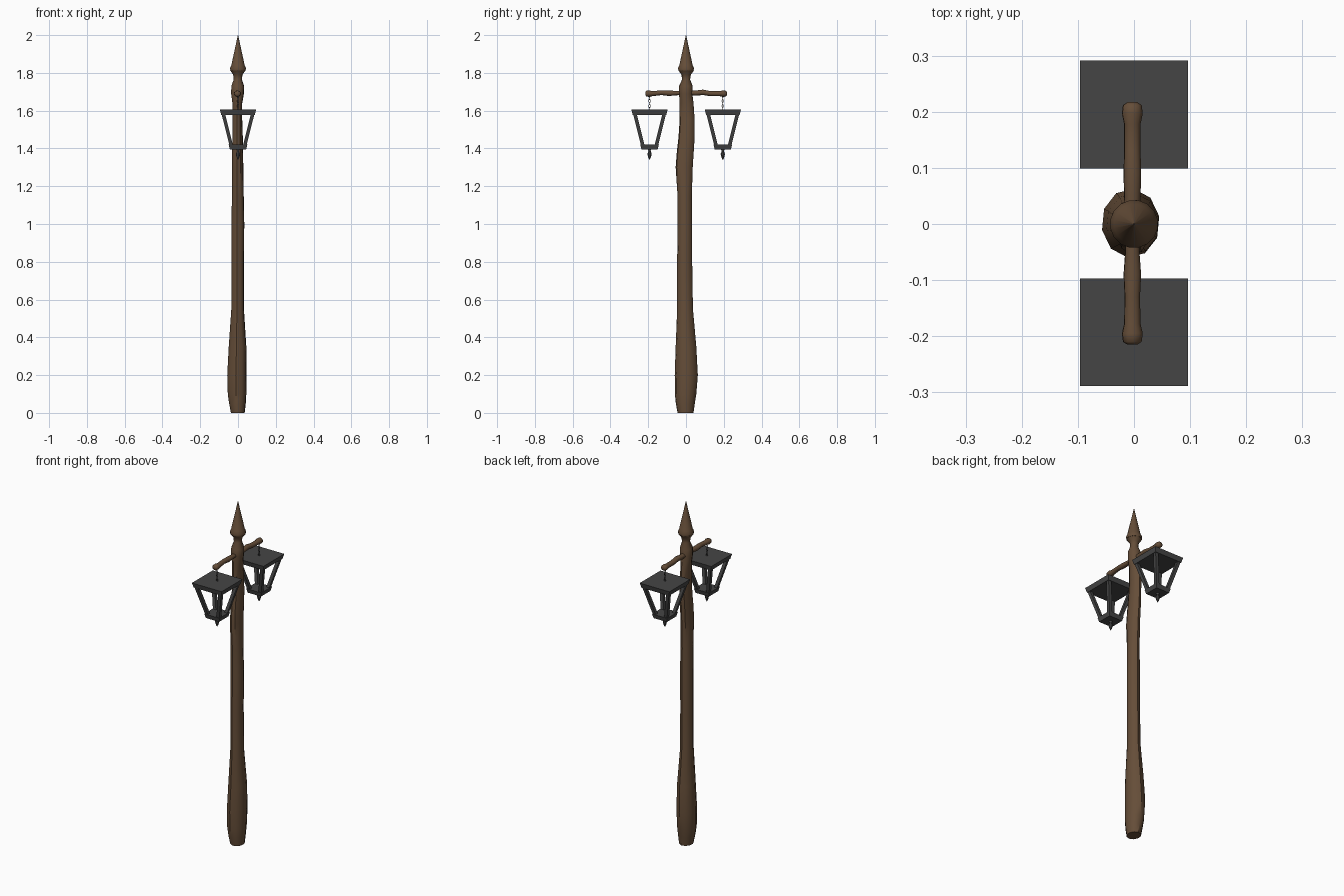
import bpy, bmesh, math
from mathutils import Vector, Matrix

if "Cube" in bpy.data.objects:
    bpy.data.objects.remove(bpy.data.objects["Cube"])

wood = bpy.data.materials.new("wood")
wood.diffuse_color = (0.13, 0.075, 0.04, 1)
wood.use_nodes = True
wood.node_tree.nodes["Principled BSDF"].inputs["Base Color"].default_value = wood.diffuse_color
iron = bpy.data.materials.new("dark_iron")
iron.diffuse_color = (0.06, 0.06, 0.06, 1)
iron.use_nodes = True
iron.node_tree.nodes["Principled BSDF"].inputs["Base Color"].default_value = iron.diffuse_color


def finish(name, bm, mat, angle=None):
    bmesh.ops.recalc_face_normals(bm, faces=bm.faces)
    me = bpy.data.meshes.new(name)
    bm.to_mesh(me)
    bm.free()
    me.materials.append(mat)
    ob = bpy.data.objects.new(name, me)
    bpy.context.collection.objects.link(ob)
    if angle:
        bpy.ops.object.select_all(action='DESELECT')
        ob.select_set(True)
        bpy.context.view_layer.objects.active = ob
        bpy.ops.object.shade_smooth_by_angle(angle=math.radians(angle))
    return ob


def skin(bm, rings):
    """Bridge equal-sized loops of points and cap both ends."""
    loops = [[bm.verts.new(p) for p in r] for r in rings]
    for a, b in zip(loops, loops[1:]):
        n = len(a)
        for i in range(n):
            bm.faces.new((a[i], a[(i + 1) % n], b[(i + 1) % n], b[i]))
    bm.faces.new(loops[0][::-1])
    bm.faces.new(loops[-1])


def ellipse(cx, cy, rx, ry, n, rot=0.2):
    return [(cx + rx * math.cos(rot + math.tau * i / n),
             cy + ry * math.sin(rot + math.tau * i / n)) for i in range(n)]


def square(h, z, cy):
    return [(sx * h, cy + sy * h, z) for sx, sy in ((-1, -1), (1, -1), (1, 1), (-1, 1))]


# Crooked wooden post: z, x range, y range per ring
post = [(0.0, -.038, .036, -.045, .040), (0.05, -.048, .042, -.054, .047),
        (0.10, -.055, .045, -.059, .055), (0.20, -.058, .046, -.060, .063),
        (0.35, -.050, .045, -.055, .055), (0.55, -.036, .032, -.047, .037),
        (0.80, -.035, .032, -.047, .033), (1.00, -.035, .034, -.045, .033),
        (1.15, -.033, .031, -.045, .031), (1.30, -.032, .029, -.055, .036),
        (1.38, -.032, .027, -.049, .041), (1.46, -.030, .026, -.040, .046),
        (1.55, -.030, .023, -.034, .046), (1.64, -.030, .023, -.034, .040),
        (1.69, -.037, .032, -.037, .034), (1.73, -.036, .033, -.037, .036),
        (1.765, -.023, .021, -.021, .022), (1.79, -.026, .024, -.024, .026),
        (1.815, -.043, .042, -.042, .043)]
bm = bmesh.new()
skin(bm, [[(x, y, z) for x, y in ellipse((a + b) / 2, (c + d) / 2, (b - a) / 2, (d - c) / 2, 10)]
          for z, a, b, c, d in post])
finish("post", bm, wood, 40)

# Pointed cap
bm = bmesh.new()
skin(bm, [[(x, y, z) for x, y in ellipse(0, 0, r, r, 16)]
          for z, r in ((1.812, .041), (1.825, .043), (1.84, .036), (2.0, .0008))])
finish("pointed_cap", bm, wood, 40)

# Cross arm with knobbed ends: y, radius, z
arm = [(-.215, .009, 1.69), (-.210, .017, 1.69), (-.195, .019, 1.69), (-.178, .015, 1.69),
       (-.13, .014, 1.695), (-.09, .016, 1.692), (-.05, .013, 1.693), (0, .013, 1.695),
       (.05, .015, 1.693), (.09, .016, 1.697), (.13, .015, 1.69), (.178, .015, 1.69),
       (.197, .019, 1.69), (.212, .017, 1.69), (.217, .009, 1.69)]
bm = bmesh.new()
skin(bm, [[(x, y, z) for x, z in ellipse(-.003, cz, r, r * .9, 10)] for y, r, cz in arm])
finish("cross_arm", bm, wood, 50)


def half_width(z):
    """Lantern half width on its taper."""
    return .043 + (z - 1.395) / (1.606 - 1.395) * (.096 - .043)


def lantern(tag, cy):
    # roof and floor slabs, four slanted corner bars
    bm = bmesh.new()
    for lo, hi in ((1.395, 1.420), (1.578, 1.606)):
        skin(bm, [square(half_width(z), z, cy) for z in (lo, hi)])
    for sx in (-1, 1):
        for sy in (-1, 1):
            rings = []
            for z in (1.415, 1.582):
                h = half_width(z) - .003
                w = h - .019
                rings.append([(sx * a, cy + sy * b, z) for a, b in ((w, w), (h, w), (h, h), (w, h))])
            skin(bm, rings)
    finish("lantern_frame_" + tag, bm, iron)

    # hanging finial
    bm = bmesh.new()
    skin(bm, [[(x, y, z) for x, y in ellipse(0, cy, r, r, 8)] for z, r in
              ((1.34, .001), (1.352, .007), (1.370, .012), (1.383, .007), (1.388, .006), (1.397, .011))])
    finish("finial_" + tag, bm, iron, 40)

    # chain of alternating oval links
    bm = bmesh.new()
    for k in range(6):
        turn = Matrix.Rotation(math.pi / 2 * (k % 2), 3, 'Z')
        centre = Vector((0, cy, 1.611 + k * .0135))
        loops = []
        for i in range(10):
            t = math.tau * i / 10
            loop = []
            for j in range(5):
                s = math.tau * j / 5
                q = .0016 * math.cos(s)
                p = Vector(((.0045 + q) * math.cos(t), .0016 * math.sin(s), (.008 + q) * math.sin(t)))
                loop.append(bm.verts.new(centre + turn @ p))
            loops.append(loop)
        for i in range(10):
            a, b = loops[i], loops[(i + 1) % 10]
            for j in range(5):
                bm.faces.new((a[j], b[j], b[(j + 1) % 5], a[(j + 1) % 5]))
    finish("chain_" + tag, bm, iron, 60)


lantern("front", -.193)
lantern("back", .195)
